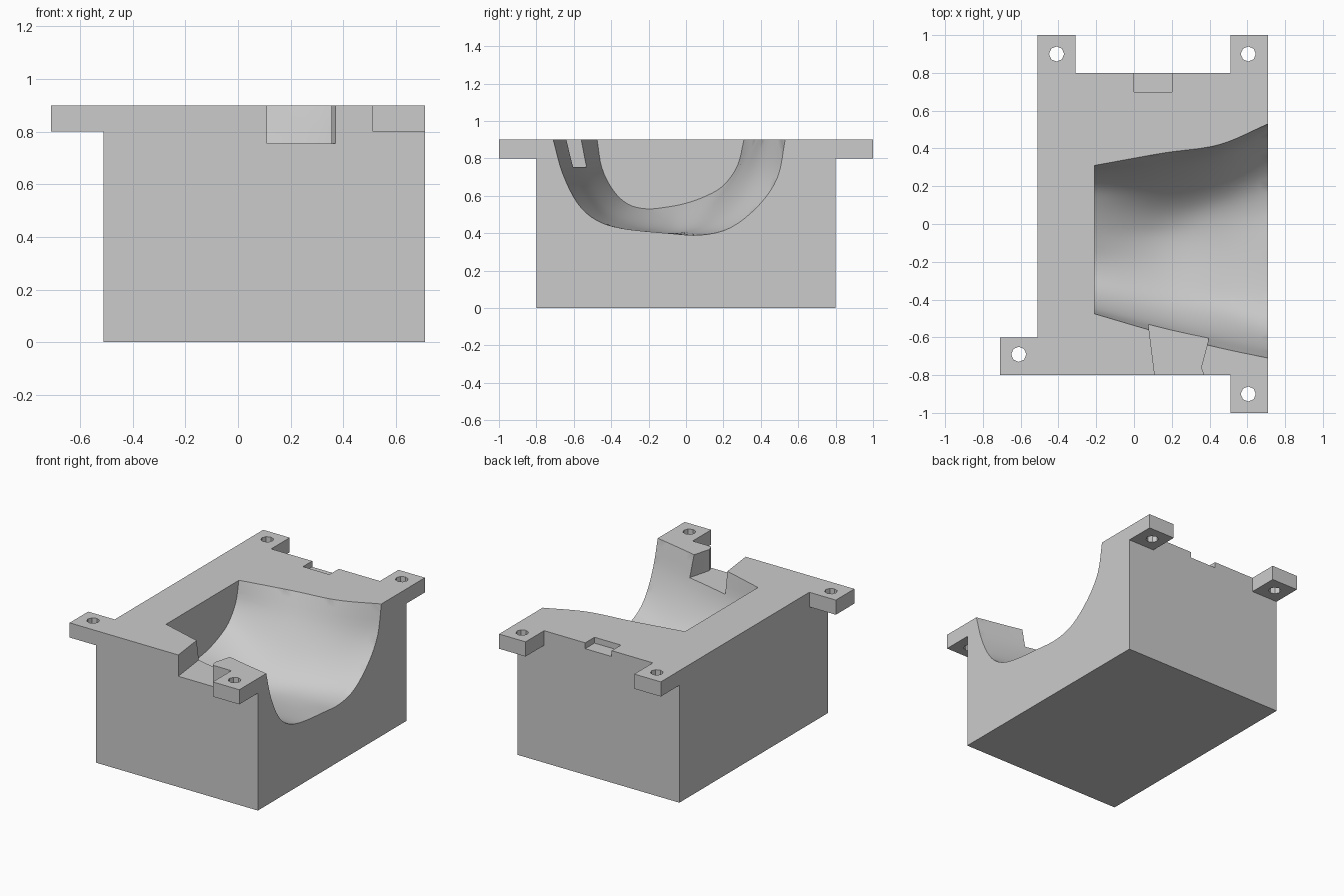
import bpy
import bmesh
import math
from mathutils import Vector

if "Cube" in bpy.data.objects:
    bpy.data.objects.remove(bpy.data.objects["Cube"], do_unlink=True)

# One plain grey for the whole casting
grey = bpy.data.materials.new("plain_grey")
grey.use_nodes = True
grey.diffuse_color = (0.6, 0.6, 0.6, 1)
grey.node_tree.nodes["Principled BSDF"].inputs["Base Color"].default_value = (0.6, 0.6, 0.6, 1)


def finish_mesh(name, bm):
    bmesh.ops.recalc_face_normals(bm, faces=bm.faces[:])
    mesh = bpy.data.meshes.new(name)
    bm.to_mesh(mesh)
    bm.free()
    mesh.materials.append(grey)
    obj = bpy.data.objects.new(name, mesh)
    bpy.context.collection.objects.link(obj)
    return obj


def prism(name, outline, bottom, top):
    """Extrude a plan outline between two heights."""
    bm = bmesh.new()
    face = bm.faces.new([bm.verts.new((x, y, bottom)) for x, y in outline])
    extruded = bmesh.ops.extrude_face_region(bm, geom=[face])
    moved = [v for v in extruded["geom"] if isinstance(v, bmesh.types.BMVert)]
    bmesh.ops.translate(bm, verts=moved, vec=(0, 0, top - bottom))
    return finish_mesh(name, bm)


def block(name, x0, x1, y0, y1, bottom, top):
    return prism(name, [(x0, y0), (x1, y0), (x1, y1), (x0, y1)], bottom, top)


def cut(target, cutter):
    """Subtract the cutter and remove it."""
    bpy.context.view_layer.objects.active = target
    modifier = target.modifiers.new("cut", "BOOLEAN")
    modifier.operation = "DIFFERENCE"
    modifier.solver = "EXACT"
    modifier.object = cutter
    bpy.ops.object.modifier_apply(modifier=modifier.name)
    bpy.data.objects.remove(cutter, do_unlink=True)


def spline(points, steps):
    """Smooth curve through a list of vectors."""
    ends = [points[0] * 2 - points[1]] + points + [points[-1] * 2 - points[-2]]
    result = []
    for a, b, c, d in zip(ends, ends[1:], ends[2:], ends[3:]):
        for i in range(steps):
            t = i / steps
            result.append(b + (c - a) * (t / 2)
                          + (a * 2 - b * 5 + c * 4 - d) * (t * t / 2)
                          + (b * 3 - a - c * 3 + d) * (t ** 3 / 2))
    return result + [points[-1]]


# Block and mounting tabs share one plan outline
LEFT, RIGHT, SIDE, TOP = -0.51, 0.71, 0.8, 0.9
TAB = 0.2
body = prism("cradle_block", [
    (LEFT - TAB, -SIDE), (RIGHT - TAB, -SIDE), (RIGHT - TAB, -SIDE - TAB),
    (RIGHT, -SIDE - TAB), (RIGHT, SIDE + TAB), (RIGHT - TAB, SIDE + TAB),
    (RIGHT - TAB, SIDE), (LEFT + TAB, SIDE), (LEFT + TAB, SIDE + TAB),
    (LEFT, SIDE + TAB), (LEFT, TAB - SIDE), (LEFT - TAB, TAB - SIDE)], 0, TOP)

# Clear the space below the tabs
cut(body, block("back_undercut", -1, 1, SIDE, 1.2, -0.1, TOP - 0.1))
cut(body, block("front_undercut", -1, 1, -1.2, -SIDE, -0.1, TOP - 0.1))
cut(body, block("side_undercut", -1, LEFT, -1.2, 1.2, -0.1, TOP - 0.1))

# Screw holes
for x, y in [(-0.41, 0.9), (0.605, 0.9), (-0.61, -0.69), (0.605, -0.9)]:
    ring = [(x + 0.04 * math.cos(i * math.pi / 4), y + 0.04 * math.sin(i * math.pi / 4))
            for i in range(8)]
    cut(body, prism("screw_hole", ring, 0.7, 1))

# Organic hollow: cross-sections as (y, z), running from the inner wall to the open end
sections = {
    -0.21: [(-.475, .9), (-.45, .75), (-.39, .63), (-.31, .555), (-.21, .53), (-.1, .54),
            (0, .56), (.11, .6), (.2, .655), (.275, .76), (.31, .9)],
    0.15: [(-.58, .9), (-.54, .72), (-.47, .58), (-.38, .49), (-.25, .44), (-.1, .42),
           (0, .435), (.1, .49), (.2, .59), (.3, .74), (.375, .9)],
    0.45: [(-.655, .9), (-.6, .71), (-.52, .56), (-.42, .46), (-.28, .42), (-.1, .4),
           (.05, .41), (.16, .46), (.27, .57), (.36, .72), (.42, .9)],
    0.71: [(-.71, .9), (-.66, .72), (-.58, .56), (-.48, .47), (-.34, .425), (-.1, .4),
           (.08, .39), (.24, .43), (.39, .55), (.49, .7), (.53, .9)],
}
curves = [spline([Vector((x, y, z)) for y, z in points], 4) for x, points in sections.items()]
lanes = [spline(list(lane), 6) for lane in zip(*curves)]
for lane in lanes:
    lane.append(lane[-1] * 2 - lane[-2])

bm = bmesh.new()
rings = []
for station in zip(*lanes):
    x = station[0].x
    ring = [Vector((x, station[0].y, 1.1)), *station, Vector((x, station[-1].y, 1.1))]
    rings.append([bm.verts.new(point) for point in ring])
for near, far in zip(rings, rings[1:]):
    for i in range(len(near)):
        j = (i + 1) % len(near)
        bm.faces.new((near[i], near[j], far[j], far[i]))
bm.faces.new(rings[0])
bm.faces.new(rings[-1])
bmesh.ops.triangulate(bm, faces=bm.faces[:])
cut(body, finish_mesh("hollow", bm))

# Wire notch through the front wall and shallow latch recess at the back
cut(body, prism("front_notch", [
    (0.07, -0.48), (0.08, -0.56), (0.11, -0.8), (0.11, -0.9), (0.37, -0.9),
    (0.37, -0.8), (0.355, -0.76), (0.39, -0.63), (0.41, -0.53)], 0.755, 1))
cut(body, block("back_recess", 0, 0.2, 0.7, 0.85, 0.86, 1))

# Smooth only the hollow, keep the block edges crisp
bpy.ops.object.select_all(action="DESELECT")
body.select_set(True)
bpy.context.view_layer.objects.active = body
bpy.ops.object.shade_smooth_by_angle(angle=math.radians(30))
